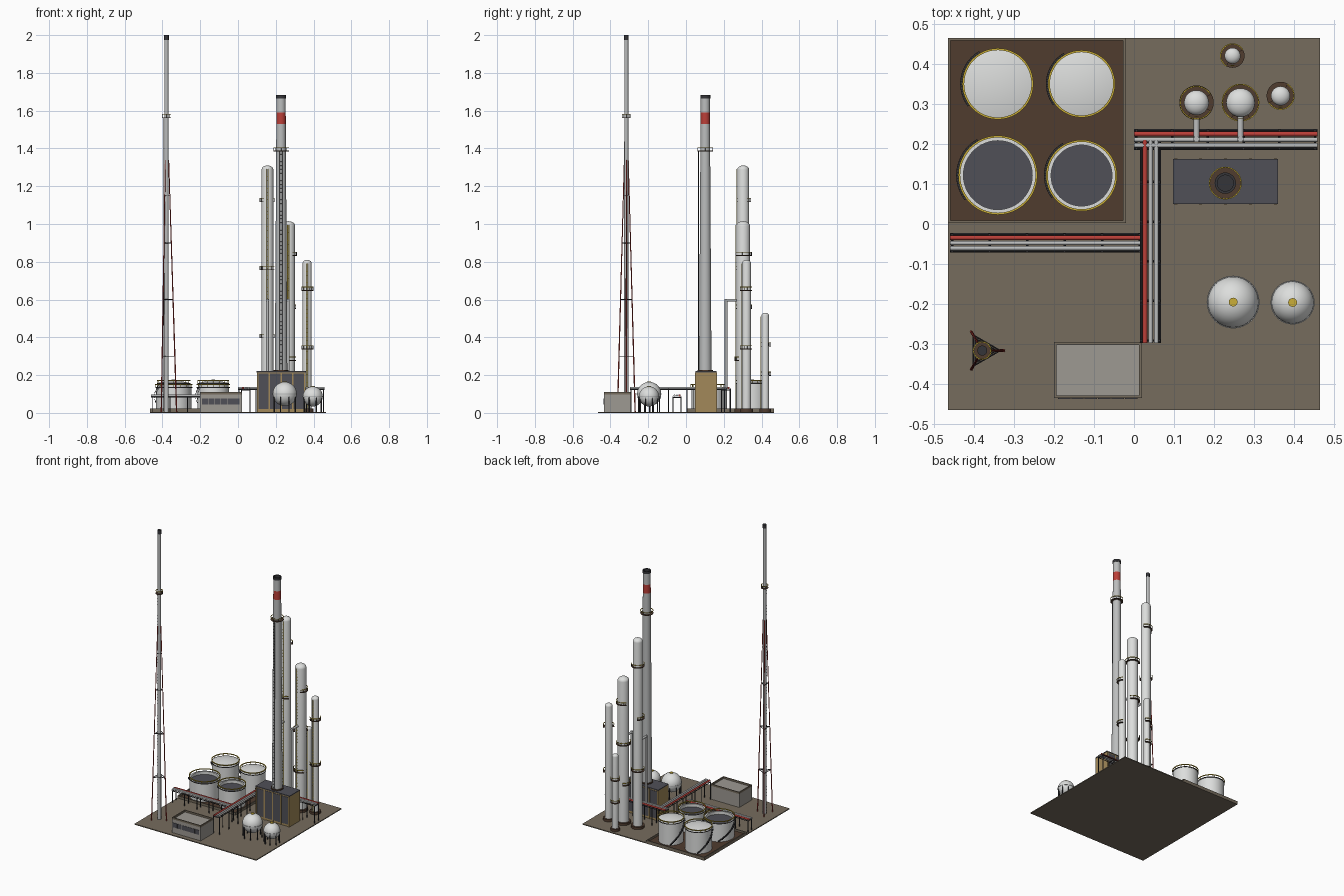
import bpy, bmesh
from math import sin, cos, pi, radians
from mathutils import Vector, Matrix

cube = bpy.data.objects.get("Cube")
if cube:
    bpy.data.objects.remove(cube, do_unlink=True)

COLOURS = {
    "ground": (.18, .15, .11), "brown": (.08, .045, .028), "slate": (.08, .08, .095),
    "white": (.72, .73, .72), "pipe_grey": (.5, .51, .51), "red": (.5, .05, .04),
    "yellow": (.6, .43, .04), "tan": (.36, .25, .1), "concrete": (.34, .32, .29),
    "steel": (.035, .035, .04)}
MATS = {}
for key, rgb in COLOURS.items():
    m = bpy.data.materials.new(key)
    m.use_nodes = True
    m.diffuse_color = (*rgb, 1)
    m.node_tree.nodes["Principled BSDF"].inputs["Base Color"].default_value = (*rgb, 1)
    MATS[key] = m


class Part:
    """Collects shapes in several colours into one object."""
    def __init__(self, name):
        self.name, self.bm, self.mats = name, bmesh.new(), []

    def paint(self, mat):
        if mat not in self.mats:
            self.mats.append(mat)
        for f in self.bm.faces:
            if not f.tag:
                f.tag, f.material_index = True, self.mats.index(mat)

    def box(self, mat, x, y, z):
        size = Vector((x[1] - x[0], y[1] - y[0], z[1] - z[0]))
        mid = Vector((x[0] + x[1], y[0] + y[1], z[0] + z[1])) / 2
        bmesh.ops.create_cube(self.bm, size=1, matrix=Matrix.Translation(mid) @ Matrix.Diagonal((*size, 1)))
        self.paint(mat)

    def rod(self, mat, a, b, r, r2=None, n=8):
        a, b = Vector(a), Vector(b)
        turn = (b - a).to_track_quat('Z', 'Y').to_matrix().to_4x4()
        bmesh.ops.create_cone(self.bm, cap_ends=True, segments=n, radius1=r,
                              radius2=r if r2 is None else r2, depth=(b - a).length,
                              matrix=Matrix.Translation((a + b) / 2) @ turn)
        self.paint(mat)

    def lathe(self, mat, at, profile, n=32, start=0, sweep=360, closed=False):
        bm, c = self.bm, Vector((at[0], at[1], 0))
        d = Vector((cos(radians(start)), sin(radians(start)), 0))
        vs = [bm.verts.new(c + d * r + Vector((0, 0, z))) for r, z in profile]
        pairs = list(zip(vs, vs[1:] + vs[:1])) if closed else list(zip(vs, vs[1:]))
        es = [bm.edges.new(p) for p in pairs]
        bmesh.ops.spin(bm, geom=vs + es, cent=c, axis=(0, 0, 1), angle=radians(sweep), steps=n)
        bmesh.ops.remove_doubles(bm, verts=[v for v in bm.verts if not v.link_faces or
                                 not all(f.tag for f in v.link_faces)], dist=1e-5)
        self.paint(mat)

    def ring(self, mat, at, r0, r1, z0, z1, **kw):
        self.lathe(mat, at, [(r0, z0), (r1, z0), (r1, z1), (r0, z1)], closed=True, **kw)

    def done(self):
        bm = self.bm
        bmesh.ops.recalc_face_normals(bm, faces=bm.faces)
        for f in bm.faces:
            f.smooth = True
        for e in bm.edges:
            e.smooth = len(e.link_faces) == 2 and e.calc_face_angle(pi) < radians(35)
        me = bpy.data.meshes.new(self.name)
        bm.to_mesh(me)
        bm.free()
        for k in self.mats:
            me.materials.append(MATS[k])
        bpy.context.collection.objects.link(bpy.data.objects.new(self.name, me))


def polar(at, r, deg, z):
    return (at[0] + r * cos(radians(deg)), at[1] + r * sin(radians(deg)), z)


def platform(p, at, r, z, width, start=0, sweep=360):
    # brown deck with posts and a yellow handrail
    kw = dict(start=start, sweep=sweep, n=24)
    p.ring("brown", at, r - .002, r + width, z - .004, z, **kw)
    p.ring("yellow", at, r + width - .003, r + width, z + .014, z + .018, **kw)
    for i in range(8):
        a = start + sweep * i / 7.99
        p.rod("steel", polar(at, r + width - .0015, a, z), polar(at, r + width - .0015, a, z + .015), .001, n=4)


def ladder(p, mat, at, r, deg, z0, z1, half=.005):
    # two stringers with rungs, facing outward
    side = Vector((-sin(radians(deg)), cos(radians(deg)), 0)) * half
    lo, hi = Vector(polar(at, r, deg, z0)), Vector(polar(at, r, deg, z1))
    for s in (-side, side):
        p.rod(mat, lo + s, hi + s, .0016, n=4)
    count = int((z1 - z0) / .02)
    for i in range(1, count):
        q = lo.lerp(hi, i / count)
        p.rod(mat, q - side, q + side, .001, n=4)


# Ground slab and bunded tank yard
p = Part("ground_slab")
p.box("ground", (-.465, .465), (-.465, .465), (0, .006))
p.done()
p = Part("tank_yard")
p.box("brown", (-.46, -.025), (.005, .46), (.006, .009))
for x in ((-.465, -.458), (-.027, -.02)):
    p.box("ground", x, (.002, .465), (.006, .022))
for y in ((.002, .009), (.458, .465)):
    p.box("ground", (-.465, -.02), y, (.006, .022))
p.done()

# Storage tanks: cone roofs at the back, floating roofs in front
for name, at, r, h, cone in (("back_left_tank", (-.34, .35), .084, .158, True),
                             ("back_right_tank", (-.131, .35), .079, .158, True),
                             ("front_left_tank", (-.34, .122), .094, .136, False),
                             ("front_right_tank", (-.131, .121), .084, .136, False)):
    p = Part(name)
    if cone:
        p.lathe("white", at, [(r, .008), (r, h), (0, h + .02)], n=48)
    else:
        p.lathe("white", at, [(r, .008), (r, h), (r - .008, h), (r - .008, h - .03)], n=48)
        p.lathe("slate", at, [(r - .008, h - .02), (0, h - .02)], n=48)
    p.ring("steel", at, r, r + .004, h - .004, h, n=48)
    p.ring("yellow", at, r, r + .005, h + .011, h + .016, n=48)
    for i in range(16):
        p.rod("yellow", polar(at, r + .002, i * 22.5, h), polar(at, r + .002, i * 22.5, h + .012), .0012, n=4)
    for i in range(24):
        z = .012 + (h - .014) * i / 24
        p.ring("steel", at, r, r + .01, z, z + .006, start=120 + i * 4, sweep=5, n=1)
    p.done()

# Process columns with pads, rotating platforms and front ladders
for name, at, r, h, pad, decks in (
        ("tall_column", (.156, .303), .031, 1.31, .043, ((1.12, 135), (.76, 225), (.40, 135))),
        ("wide_column", (.266, .303), .036, 1.015, .047, ((.835, 45), (.555, 135), (.28, 225))),
        ("slim_column", (.366, .32), .024, .81, .035, ((.65, 315), (.34, 315))),
        ("short_column", (.246, .42), .02, .53, .03, ((.355, 135), (.2, 135)))):
    p = Part(name)
    p.lathe("brown", at, [(pad, .005), (pad, .022), (r, .022)])
    dome = [(r * cos(i * pi / 12), h - .7 * r + .7 * r * sin(i * pi / 12)) for i in range(6)]
    p.lathe("white", at, [(r, .02)] + dome + [(0, h)])
    for z, a in decks:
        platform(p, at, r, z, .011, a - 105, 210)
    ladder(p, "yellow", at, r + .004, 270, .02, h - .02, .004)
    p.done()

# Furnace block with dark panels between ribs
p = Part("furnace")
p.box("tan", (.1, .357), (.0525, .16), (.006, .215))
p.box("slate", (.098, .359), (.05, .1625), (.215, .221))
for y in (.0525, .16):
    p.box("slate", (.104, .353), (y - .002, y + .002), (.02, .208))
    for i in range(5):
        x = .104 + i * .0623
        p.box("tan", (x - .004, x + .004), (y - .004, y + .004), (.006, .215))
p.done()

# Chimney with red band, platform and ladder
at = (.228, .102)
p = Part("chimney")
p.lathe("pipe_grey", at, [(.033, .22), (.025, 1.53)])
p.lathe("red", at, [(.025, 1.53), (.0247, 1.59)])
p.lathe("pipe_grey", at, [(.0247, 1.59), (.0242, 1.67)])
p.lathe("steel", at, [(.024, 1.665), (.0265, 1.665), (.0265, 1.682), (.02, 1.682), (.02, 1.64), (0, 1.64)])
p.ring("brown", at, .02, .04, .22, .228)
platform(p, at, .026, 1.388, .015)
ladder(p, "steel", at, .036, 270, .22, 1.39, .007)
p.done()

# Spherical gas tanks on legs
for name, at, r, z in (("large_sphere", (.2475, -.195), .064, .1), ("small_sphere", (.396, -.196), .053, .087)):
    p = Part(name)
    prof = [(r * cos(i * pi / 16), z + r * sin(i * pi / 16)) for i in range(-7, 8)]
    p.lathe("white", at, [(0, z - r)] + prof + [(0, z + r)])
    p.lathe("yellow", at, [(.011, z + r - .004), (.011, z + r + .003), (0, z + r + .003)], n=16)
    p.ring("pipe_grey", at, r - .002, r + .002, z - .002, z + .002)
    for i in range(8):
        p.rod("steel", polar(at, r * .93, i * 45 + 22.5, .006), polar(at, r * .93, i * 45 + 22.5, z), .0035)
    p.done()

# Pipe racks: trestles carrying one red and two grey pipes
for name, along, lo, hi, side, z, flip in (("left_rack", 0, -.46, .02, (-.068, -.026), .088, True),
                                           ("middle_rack", 1, -.297, .21, (.018, .064), .128, False),
                                           ("back_rack", 0, 0, .458, (.188, .234), .128, True)):
    p = Part(name)

    def pt(u, v, w):
        return (u, v, w) if along == 0 else (v, u, w)
    w = side[1] - side[0]
    for v in side:
        p.rod("steel", pt(lo, v, z - .004), pt(hi, v, z - .004), .003, n=4)
    for i in range(6):
        u = lo + .006 + (hi - lo - .012) * i / 5
        p.rod("steel", pt(u, side[0], z - .007), pt(u, side[1], z - .007), .003, n=4)
        for v in side:
            p.rod("steel", pt(u, v, .005), pt(u, v, z), .003, n=6)
    for k, (mat, r) in enumerate((("red", .006), ("pipe_grey", .0055), ("pipe_grey", .0055))):
        f = .2 + k * .31
        v = side[1] - f * w if flip else side[0] + f * w
        p.rod(mat, pt(lo, v, z + .004), pt(hi, v, z + .004), r, n=12)
    p.done()

# Feed risers from the back rack to the columns
p = Part("feed_risers")
for x in (.156, .266):
    p.rod("pipe_grey", (x, .212, .13), (x, .212, .603), .0075, n=12)
    p.rod("pipe_grey", (x, .2045, .596), (x, .29, .596), .0075, n=12)
p.done()

# Office with recessed roof and a window strip
p = Part("office")
p.box("concrete", (-.2, .02), (-.435, -.295), (.006, .098))
for x in ((-.2, -.193), (.013, .02)):
    p.box("ground", x, (-.435, -.295), (.098, .11))
for y in ((-.435, -.428), (-.302, -.295)):
    p.box("ground", (-.2, .02), y, (.098, .11))
for i in range(6):
    x = -.19 + i * .0335
    p.box("slate", (x, x + .031), (-.437, -.434), (.045, .076))
p.done()

# Flare stack inside a three-legged red derrick
at = (-.379, -.316)
p = Part("flare_stack")
p.rod("pipe_grey", (*at, .005), (*at, 1.98), .012, .0105, n=20)
p.rod("steel", (*at, 1.975), (*at, 2), .0125, n=20)
platform(p, at, .012, 1.565, .011)
ladder(p, "steel", at, .015, 180, .01, 1.565, .004)
p.done()
p = Part("flare_derrick")
for a in (0, 120, 240):
    p.rod("red", polar(at, .054, a, .005), polar(at, .012, a, 1.34), .0035, .0025)
    for z in (.3, .6, .9, 1.15):
        r = .054 - .042 * z / 1.34
        p.rod("steel", polar(at, r, a, z), polar(at, r, a + 120, z), .0022, n=6)
        p.rod("steel", polar(at, r, a, z), (*at, z), .0018, n=6)
p.done()
